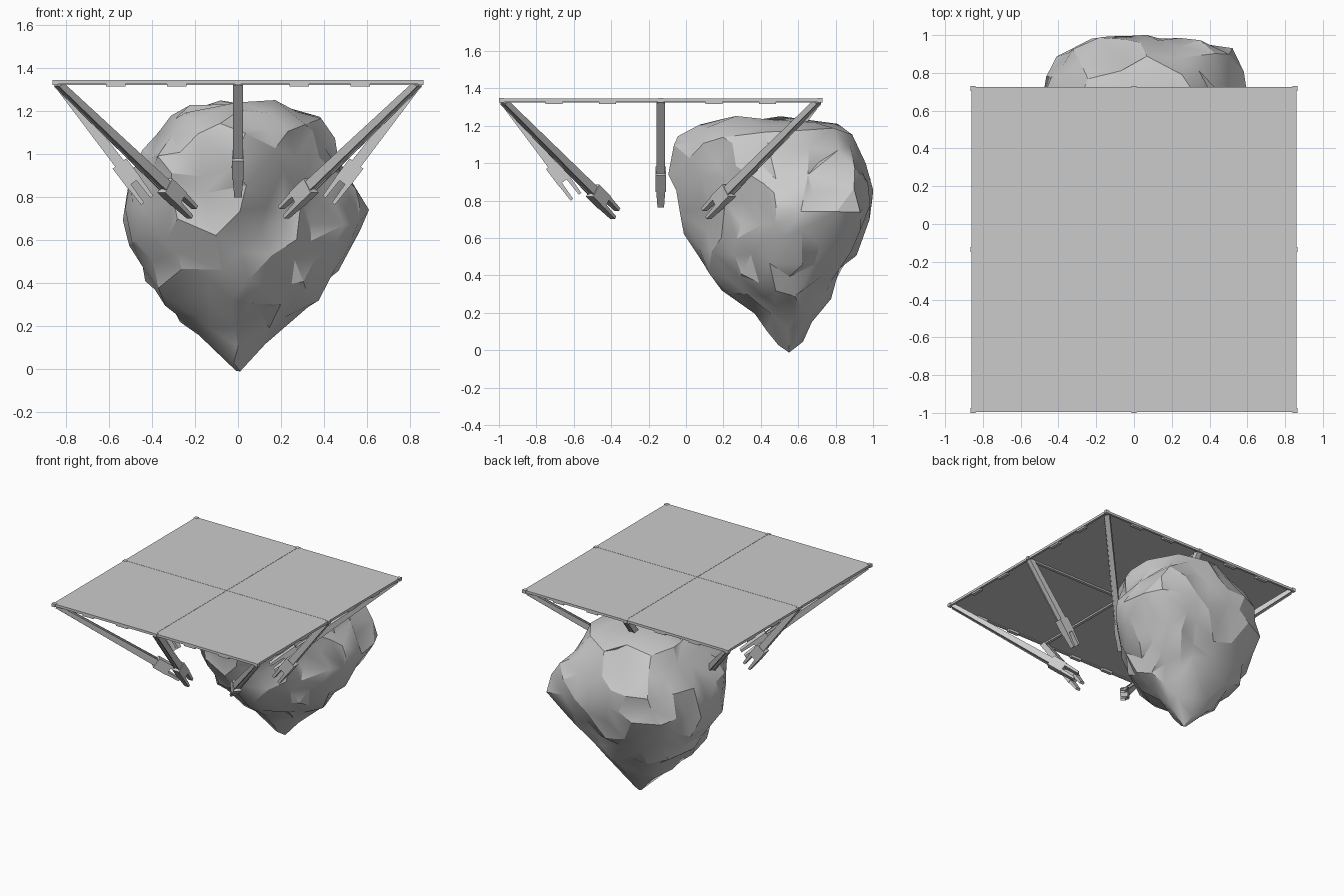
import bpy, bmesh, math
from mathutils import Vector, Matrix, noise

if "Cube" in bpy.data.objects:
    bpy.data.objects.remove(bpy.data.objects["Cube"])

grey = bpy.data.materials.new("stone_grey")
grey.diffuse_color = (0.6, 0.6, 0.6, 1)
grey.use_nodes = True
grey.node_tree.nodes["Principled BSDF"].inputs["Base Color"].default_value = grey.diffuse_color

CY, H = -0.135, 0.858          # canopy centre in y and half size


def finish(bm, name):
    bmesh.ops.recalc_face_normals(bm, faces=bm.faces)
    me = bpy.data.meshes.new(name)
    bm.to_mesh(me)
    bm.free()
    me.materials.append(grey)
    ob = bpy.data.objects.new(name, me)
    bpy.context.collection.objects.link(ob)
    return ob


def add_box(bm, centre, size, basis=None, taper=1.0):
    """Box in an optional basis; taper narrows its +z end."""
    vs = bmesh.ops.create_cube(bm, size=1)["verts"]
    for v in vs:
        k = taper if v.co.z > 0 else 1
        p = Vector((v.co.x * size[0] * k, v.co.y * size[1] * k, v.co.z * size[2]))
        v.co = Vector(centre) + (basis @ p if basis else p)


# canopy panels: four sheets with thin seams
bm = bmesh.new()
for sx in (-1, 1):
    for sy in (-1, 1):
        add_box(bm, (sx * H / 2, CY + sy * H / 2, 1.340), (H - 0.002, H - 0.002, 0.010))
finish(bm, "canopy_panels")

# canopy frame: edge rails, cross beams, nodes and small edge tabs
bm = bmesh.new()
for s in (-1, 1):
    add_box(bm, (s * (H - 0.007), CY, 1.336), (0.016, 2 * H, 0.018))
    add_box(bm, (0, CY + s * (H - 0.007), 1.336), (2 * H, 0.016, 0.018))
    for t in (-0.57, -0.285, 0.285, 0.57):
        add_box(bm, (t, CY + s * (H - 0.015), 1.324), (0.09, 0.025, 0.018))
        add_box(bm, (s * (H - 0.015), CY + t, 1.324), (0.025, 0.09, 0.018))
add_box(bm, (0, CY, 1.330), (0.022, 2 * H, 0.014))
add_box(bm, (0, CY, 1.330), (2 * H, 0.022, 0.014))
for i in (-1, 0, 1):
    for j in (-1, 0, 1):
        if i or j:
            add_box(bm, (i * (H - 0.006), CY + j * (H - 0.006), 1.335), (0.027, 0.027, 0.024))
finish(bm, "canopy_frame")


# gripping arms: flanged bar, wrist block, two prongs stacked in the arm's vertical plane
def arm(name, i, j):
    start = Vector((i * (H - 0.02), CY + j * (H - 0.02), 1.335))
    if i and j:
        run, drop = (0.625, 0.595), 0.605
    elif i:
        run, drop = (0.415, 0), 0.55
    else:
        run, drop = (0, 0.385), 0.515
    d = Vector((-i * run[0], -j * run[1], -drop))
    L = d.length
    z = d.normalized()
    x = z.cross(Vector((0, 0, 1))).normalized()
    y = z.cross(x)
    basis = Matrix((x, y, z)).transposed()
    bm = bmesh.new()
    wrist = L - 0.21
    add_box(bm, start + z * wrist / 2, (0.04, 0.04, wrist), basis)
    for s in (-1, 1):      # raised flanges along the bar
        add_box(bm, start + z * wrist / 2 + x * s * 0.019, (0.008, 0.05, wrist), basis)
    add_box(bm, start + z * (wrist + 0.05), (0.054, 0.08, 0.11), basis)
    for s in (-1, 1):
        add_box(bm, start + z * (wrist + 0.15) + y * s * 0.027, (0.05, 0.024, 0.12), basis, 0.7)
    for v in bm.verts:     # trim flush with the canopy
        v.co.z = min(v.co.z, 1.332)
        v.co.x = max(-H, min(H, v.co.x))
        v.co.y = max(CY - H, min(CY + H, v.co.y))
    finish(bm, name)


names = {-1: "front", 0: "middle", 1: "back"}
sides = {-1: "left", 0: "centre", 1: "right"}
for i in (-1, 0, 1):
    for j in (-1, 0, 1):
        if i or j:
            arm(f"{names[j]}_{sides[i]}_arm", i, j)

# boulder: outline rows of z, x min, x max, y min, y max
rows = [(0, -0.02, 0.02, 0.53, 0.57), (0.06, -0.08, 0.07, 0.47, 0.63),
        (0.2, -0.23, 0.22, 0.38, 0.69), (0.4, -0.40, 0.42, 0.14, 0.81),
        (0.6, -0.50, 0.54, 0.03, 0.92), (0.73, -0.53, 0.585, -0.01, 0.98),
        (0.9, -0.48, 0.51, -0.07, 0.985), (1.0, -0.43, 0.45, -0.07, 0.94),
        (1.1, -0.35, 0.43, -0.04, 0.88), (1.17, -0.32, 0.39, 0.05, 0.82),
        (1.21, -0.26, 0.26, 0.15, 0.72), (1.235, -0.02, 0.02, 0.4, 0.45)]


def outline(z):
    for a, b in zip(rows, rows[1:]):
        if z <= b[0]:
            t = (z - a[0]) / (b[0] - a[0])
            return [p + (q - p) * t for p, q in zip(a, b)][1:]
    return rows[-1][1:]


bm = bmesh.new()
bmesh.ops.create_icosphere(bm, subdivisions=5, radius=1)
core = Vector((0.02, 0.48, 0.7))
for v in bm.verts:
    z = max(0, min(1.235, 0.6175 * (1 + v.co.z)))
    x0, x1, y0, y1 = outline(z)
    a = math.atan2(v.co.y, v.co.x)
    c, s = math.cos(a), math.sin(a)
    # squareness by quadrant: the front right corner is cut away, the back right is full
    belly = math.exp(-((z - 0.75) / 0.25) ** 2)
    if c > 0:
        n = 2.3 + 2.4 * belly if s > 0 else 1.3 - 0.33 * belly
    else:
        n = 2.6
    r = (abs(c) ** n + abs(s) ** n) ** (-1 / n)
    if abs(v.co.z) > 0.9999:
        r = 0
    p = Vector(((x0 + x1) / 2 + (x1 - x0) / 2 * c * r, (y0 + y1) / 2 + (y1 - y0) / 2 * s * r, z))
    out = (p - core).normalized()
    fade = min(1, z / 0.3)
    # broad lumps, chipped ledges, a front dent and the knob above it
    d = 0.02 * noise.noise(p * 3.2) + 0.05 * (noise.voronoi(p * 5.5)[0][0] - 0.4)
    d += 0.025 * noise.noise(p * 9)
    d -= 0.07 * math.exp(-((p - Vector((-0.2, 0.02, 0.84))).length / 0.11) ** 2)
    d += 0.04 * math.exp(-((p - Vector((-0.36, 0.05, 0.96))).length / 0.09) ** 2)
    v.co = p + out * d * fade
    v.co.z = max(0, min(1.25, v.co.z))
    v.co.y = min(1.0, v.co.y)
boulder = finish(bm, "boulder")
dec = boulder.modifiers.new("facets", "DECIMATE")
dec.ratio = 0.08
bpy.context.view_layer.objects.active = boulder
boulder.select_set(True)
bpy.ops.object.modifier_apply(modifier=dec.name)
bpy.ops.object.shade_smooth_by_angle(angle=math.radians(28))
